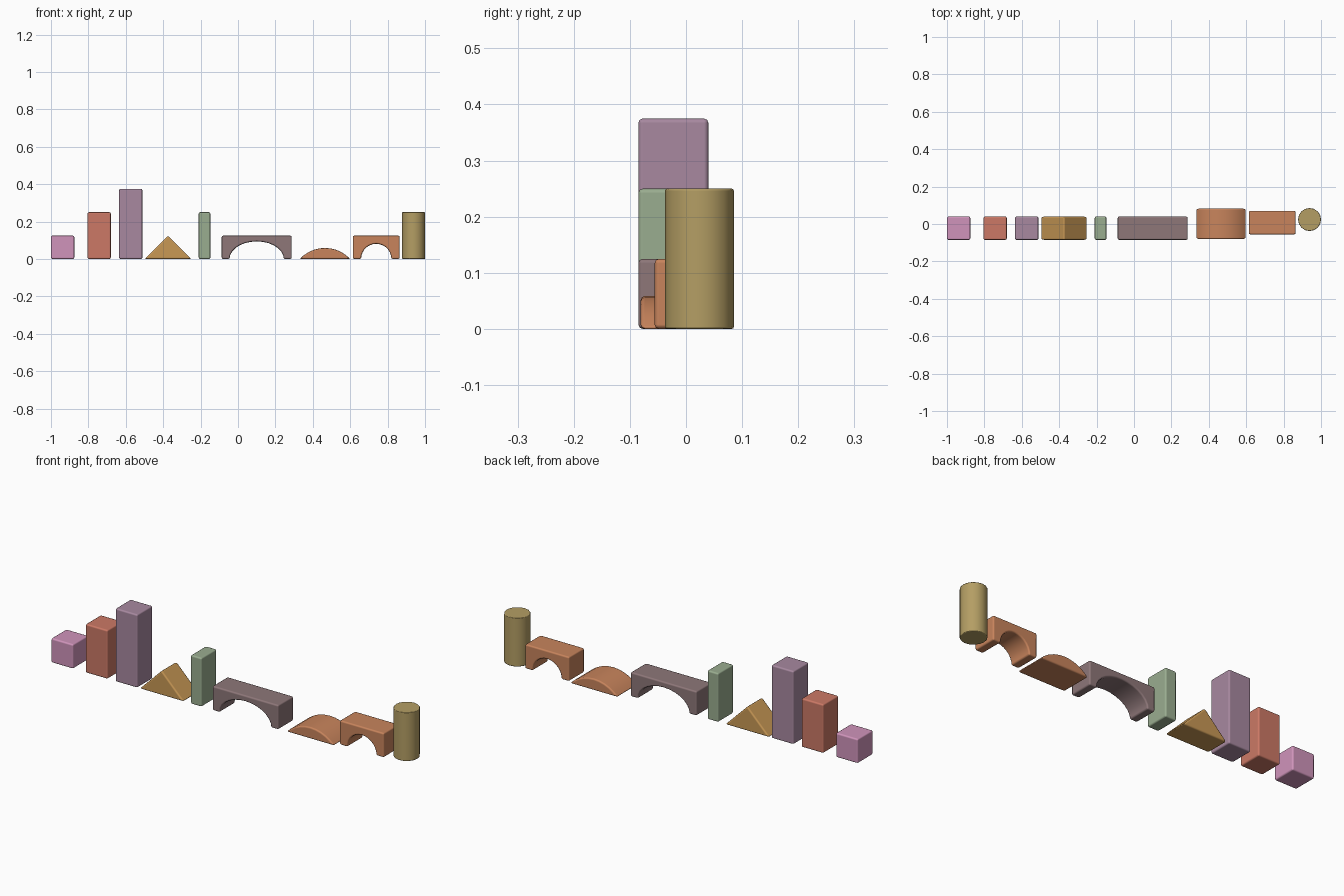
import bpy, bmesh, math

if "Cube" in bpy.data.objects:
    bpy.data.objects.remove(bpy.data.objects["Cube"])

BEVEL = 0.008


def material(name, r, g, b):
    """Flat colour from sRGB 0-255 converted to linear."""
    lin = [((c / 255 + 0.055) / 1.055) ** 2.4 for c in (r, g, b)]
    m = bpy.data.materials.new(name)
    m.diffuse_color = (*lin, 1)
    m.use_nodes = True
    m.node_tree.nodes["Principled BSDF"].inputs["Base Color"].default_value = m.diffuse_color
    return m


PINK = material("pink", 208, 148, 187)
RED = material("brick red", 204, 121, 102)
PURPLE = material("purple", 168, 137, 160)
OCHRE = material("ochre", 200, 152, 85)
GREEN = material("sage green", 154, 173, 144)
MAUVE = material("grey mauve", 142, 119, 121)
ORANGE = material("orange brown", 200, 132, 92)
GOLD = material("dull gold", 180, 158, 100)


def finish(bm, name, mat, smooth=35):
    bmesh.ops.recalc_face_normals(bm, faces=bm.faces)
    me = bpy.data.meshes.new(name)
    bm.to_mesh(me)
    bm.free()
    ob = bpy.data.objects.new(name, me)
    bpy.context.collection.objects.link(ob)
    me.materials.append(mat)
    bpy.ops.object.select_all(action='DESELECT')
    ob.select_set(True)
    bpy.context.view_layer.objects.active = ob
    bpy.ops.object.shade_smooth_by_angle(angle=math.radians(smooth))
    # softened wooden edges
    bev = ob.modifiers.new("soft_edges", 'BEVEL')
    bev.width = BEVEL
    bev.segments = 2
    bev.limit_method = 'ANGLE'
    bev.angle_limit = math.radians(40)
    bev.harden_normals = True
    return ob


def extrude(name, profile, y0, y1, mat):
    """Extrude an (x, z) outline from y0 to y1."""
    bm = bmesh.new()
    f = bm.faces.new([bm.verts.new((x, y0, z)) for x, z in profile])
    res = bmesh.ops.extrude_face_region(bm, geom=[f])
    vs = [v for v in res["geom"] if isinstance(v, bmesh.types.BMVert)]
    bmesh.ops.translate(bm, verts=vs, vec=(0, y1 - y0, 0))
    return finish(bm, name, mat)


def block(name, x0, x1, h, mat):
    return extrude(name, [(x0, 0), (x1, 0), (x1, h), (x0, h)], -0.085, 0.04, mat)


def arch(name, cx, half, h, rx, rz, y0, y1, mat, n=14):
    """Rectangular block with an elliptical tunnel cut from below."""
    outer = [(cx + half, 0), (cx + half, h), (cx - half, h), (cx - half, 0)]
    inner = [(cx - rx * math.cos(math.pi * i / n), rz * math.sin(math.pi * i / n))
             for i in range(n + 1)]
    return extrude(name, outer + inner, y0, y1, mat)


# rectangular blocks
block("cube_block", -1.0, -0.875, 0.125, PINK)
block("double_block", -0.805, -0.68, 0.25, RED)
block("tall_block", -0.636, -0.511, 0.375, PURPLE)
block("thin_block", -0.21, -0.1475, 0.25, GREEN)

# triangular roof block
extrude("triangle_block", [(-0.499, 0), (-0.249, 0), (-0.374, 0.125)], -0.085, 0.04, OCHRE)

# bridge blocks
arch("large_arch", 0.1, 0.187, 0.125, 0.145, 0.094, -0.085, 0.04, MAUVE)
arch("small_arch", 0.739, 0.125, 0.125, 0.081, 0.081, -0.056, 0.07, ORANGE)

# low curved block that fits an arch (circular segment)
half, rise = 0.135, 0.059
R = (half ** 2 + rise ** 2) / (2 * rise)
a = math.asin(half / R)
N = 10
extrude("curved_block",
        [(0.465 + R * math.sin(a - 2 * a * i / N),
          R * math.cos(a - 2 * a * i / N) - R + rise) for i in range(N + 1)],
        -0.081, 0.083, ORANGE)

# cylinder column
bm = bmesh.new()
bmesh.ops.create_cone(bm, cap_ends=True, segments=16, radius1=0.0615,
                      radius2=0.0615, depth=0.25)
bmesh.ops.translate(bm, verts=bm.verts, vec=(0.9385, 0.024, 0.125))
finish(bm, "column_block", GOLD).modifiers["soft_edges"].width = 0.004
